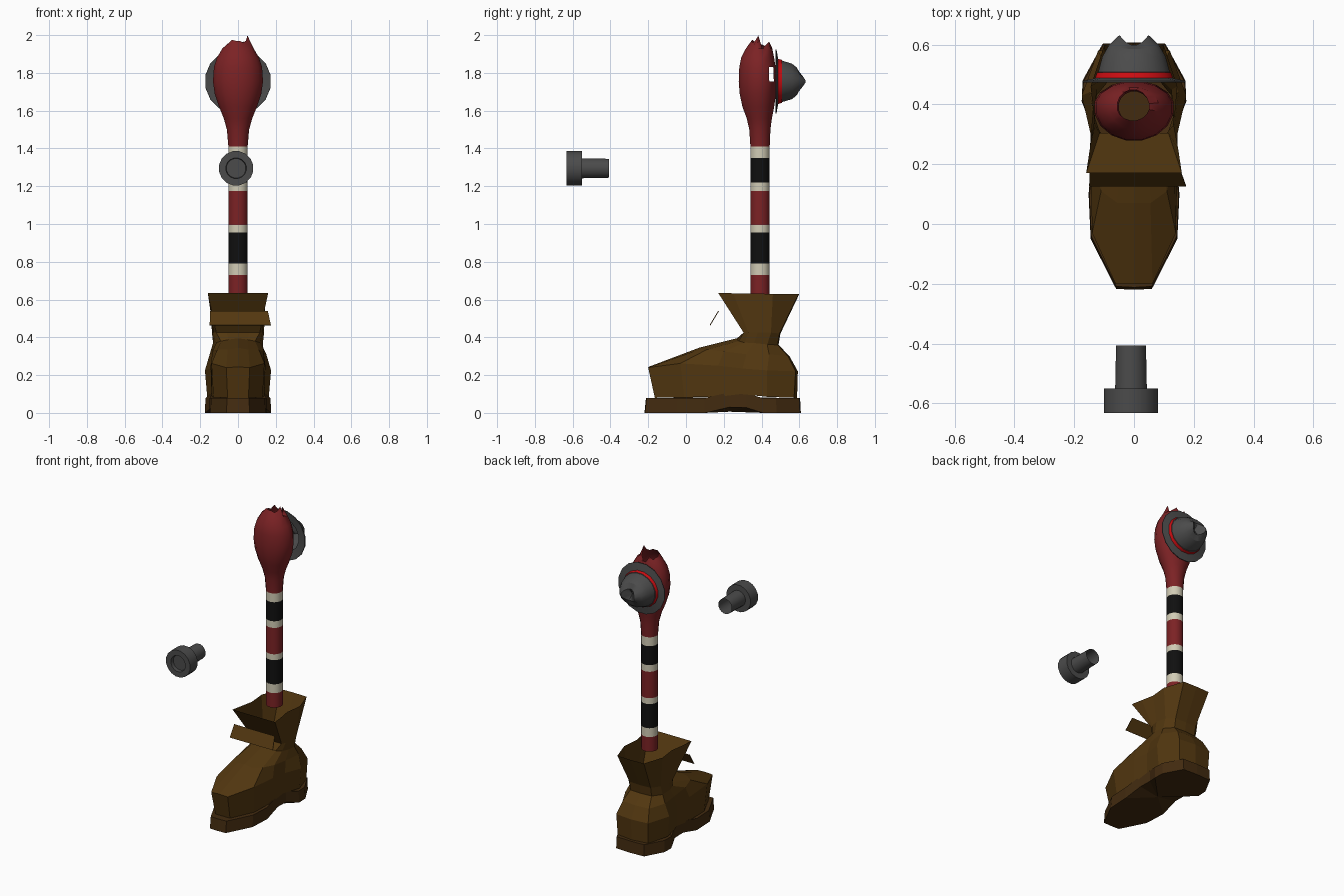
import bpy, bmesh, math
from mathutils import Vector

if "Cube" in bpy.data.objects:
    bpy.data.objects.remove(bpy.data.objects["Cube"])


def material(name, rgb):
    m = bpy.data.materials.new(name)
    m.diffuse_color = (*rgb, 1)
    m.use_nodes = True
    m.node_tree.nodes["Principled BSDF"].inputs["Base Color"].default_value = m.diffuse_color
    return m


RED = material("dark red", (0.20, 0.016, 0.018))
BLACK = material("black", (0.005, 0.005, 0.005))
CREAM = material("cream", (0.64, 0.60, 0.46))
GREY = material("dark grey", (0.07, 0.07, 0.07))
BAND = material("bright red", (0.60, 0.004, 0.006))
BROWN = material("brown", (0.085, 0.038, 0.005))
SOLE = material("dark brown", (0.055, 0.024, 0.005))


def loft(name, rings, mats, band_mats=None, cap_first=False, cap_last=False,
         smooth=None, skip=()):
    """Join closed rings of equal length; optional caps, holes and band colours."""
    bm = bmesh.new()
    vs = [[bm.verts.new(p) for p in r] for r in rings]
    n = len(rings[0])
    for j in range(len(rings) - 1):
        for i in range(n):
            if (j, i) in skip:
                continue
            k = (i + 1) % n
            f = bm.faces.new((vs[j][i], vs[j][k], vs[j + 1][k], vs[j + 1][i]))
            f.material_index = band_mats[j] if band_mats else 0
    for on, r, idx in ((cap_first, vs[0], 0), (cap_last, vs[-1], -1)):
        if on:
            # cap is a fan around the given centre point (or ring average)
            c = Vector(on) if on is not True else sum((v.co for v in r), Vector()) / n
            cv = bm.verts.new(c)
            for i in range(n):
                f = bm.faces.new((r[i], r[(i + 1) % n], cv))
                f.material_index = band_mats[idx] if band_mats else 0
    bmesh.ops.recalc_face_normals(bm, faces=bm.faces)
    me = bpy.data.meshes.new(name)
    bm.to_mesh(me)
    bm.free()
    for m in mats:
        me.materials.append(m)
    if smooth:
        me.shade_smooth()
        me.set_sharp_from_angle(angle=math.radians(smooth))
    ob = bpy.data.objects.new(name, me)
    bpy.context.collection.objects.link(ob)
    return ob


def mirror_half(half):
    """Half outline from front centre to back centre, closed by mirroring x."""
    return half + [(-x, y, z) for x, y, z in reversed(half[1:-1])]


N = 16
ANG = [(i + 0.5) * 2 * math.pi / N for i in range(N)]


def oval(z, rx, front, back):
    """Horizontal ring round the leg axis with separate front and back depth."""
    return [(rx * math.cos(a), 0.392 + (back if math.sin(a) > 0 else front) * math.sin(a), z)
            for a in ANG]


# Striped leg: straight tube with colour bands
cuts = [0.63, 0.73, 0.79, 0.955, 0.995, 1.175, 1.22, 1.35, 1.41]
stripes = [0, 1, 2, 1, 0, 1, 2, 1]
loft("striped_leg", [oval(z, 0.052, 0.052, 0.052) for z in cuts],
     [RED, CREAM, BLACK], stripes, smooth=40)

# Thigh bulge: hollow, with a torn upper rim and two small side holes
bulge = [(1.41, .052, .052, .052), (1.50, .06, .058, .056), (1.56, .077, .072, .064),
         (1.62, .102, .095, .076), (1.69, .126, .11, .086), (1.755, .135, .115, .088),
         (1.83, .13, .112, .084), (1.88, .114, .102, .076), (1.93, .084, .076, .066)]
rim_z = [1.93, 1.95, 1.967, 1.93, 1.93, 1.965, 1.94, 1.95,
         1.95, 1.96, 1.975, 1.97, 1.97, 1.96, 1.97, 1.998]
rings = [oval(*b) for b in bulge]
rings.append([(x - 0.003, y, z) for (x, y, _), z in zip(oval(0, .054, .046, .058), rim_z)])
loft("thigh_bulge", rings, [RED], smooth=50, skip={(5, 1), (5, 5)})


# Hat lying on the back of the bulge
def hat_ring(rx, rz, y, dent=0):
    return [(rx * math.cos(a), y - dent * math.sin(a) ** 2, 1.755 + rz * math.sin(a))
            for a in ANG]


loft("hat", [hat_ring(.175, .172, .474), hat_ring(.176, .173, .479), hat_ring(.135, .128, .487),
             hat_ring(.132, .122, .488), hat_ring(.126, .116, .507), hat_ring(.122, .112, .508),
             hat_ring(.108, .096, .56), hat_ring(.085, .076, .60, .015),
             hat_ring(.05, .04, .633, .035)],
     [GREY, BAND], [0, 0, 0, 1, 0, 0, 0, 0], cap_last=(0, .578, 1.755), smooth=30)
# underside of the brim
loft("hat_brim_underside", [hat_ring(.174, .171, .474), hat_ring(.12, .115, .483)],
     [GREY], smooth=40)

# Floating bolt: recessed head and open shank
bolt = [(.052, -.61), (.055, -.632), (.092, -.632), (.092, -.55), (.054, -.55), (.051, -.407)]
loft("bolt", [[(-0.01 + r * math.cos(a), y, 1.295 + r * math.sin(a)) for a in ANG]
              for r, y in bolt], [GREY], cap_first=True, smooth=35)

# Boot upper: open shell lofted from the sole line to the flared cuff
base = [(0, -.165, .08), (.055, -.165, .08), (.13, -.01, .082), (.14, .17, .085),
        (.14, .29, .10), (.163, .43, .085), (.115, .572, .08), (0, .588, .08)]
widest = [(0, -.2, .243), (.062, -.2, .24), (.14, -.03, .262), (.145, .17, .25),
          (.145, .30, .235), (.175, .43, .225), (.12, .58, .22), (0, .592, .22)]
instep = [(0, .07, .345), (.055, .07, .335), (.11, .11, .335), (.135, .20, .325),
          (.135, .32, .31), (.15, .44, .31), (.1, .54, .30), (0, .548, .30)]
ankle = [(0, .27, .395), (.05, .27, .388), (.09, .28, .38), (.115, .31, .372),
         (.132, .36, .37), (.125, .43, .362), (.08, .485, .36), (0, .49, .36)]
collar = [(0, .305, .425), (.06, .305, .425), (.115, .305, .425), (.13, .33, .425),
          (.138, .38, .425), (.125, .45, .425), (.08, .495, .42), (0, .50, .42)]
cuff = [(0, .17, .636), (.08, .17, .636), (.16, .17, .636), (.148, .25, .633),
        (.132, .34, .632), (.145, .46, .63), (.1, .597, .63), (0, .6, .63)]
loft("boot_upper", [mirror_half(h) for h in (base, widest, instep, ankle, collar, cuff)], [BROWN])

# Sole: arched slab, raised under the instep
outline = [(0, -.22), (.06, -.217), (.145, -.05), (.152, .10), (.14, .23), (.14, .32),
           (.175, .41), (.172, .48), (.105, .603), (0, .608)]
arch = [0, 0, 0, 0, .03, .028, 0, 0, 0, 0]
bottom = [(x, y, h) for (x, y), h in zip(outline, arch)]
top = [(x * .985, y + (.008 if y < 0 else -.004), .078 + h)
       for (x, y), h in zip(outline, arch)]
loft("boot_sole", [mirror_half(bottom), mirror_half(top)], [SOLE], cap_first=True, cap_last=True)

# Loose strap in front of the cuff
strap = [(-.148, .17, .54), (.158, .17, .54), (.174, .125, .465), (-.15, .125, .465)]
loft("boot_strap", [strap, [(x, y + .004, z - .002) for x, y, z in strap]],
     [BROWN], cap_first=True, cap_last=True)
